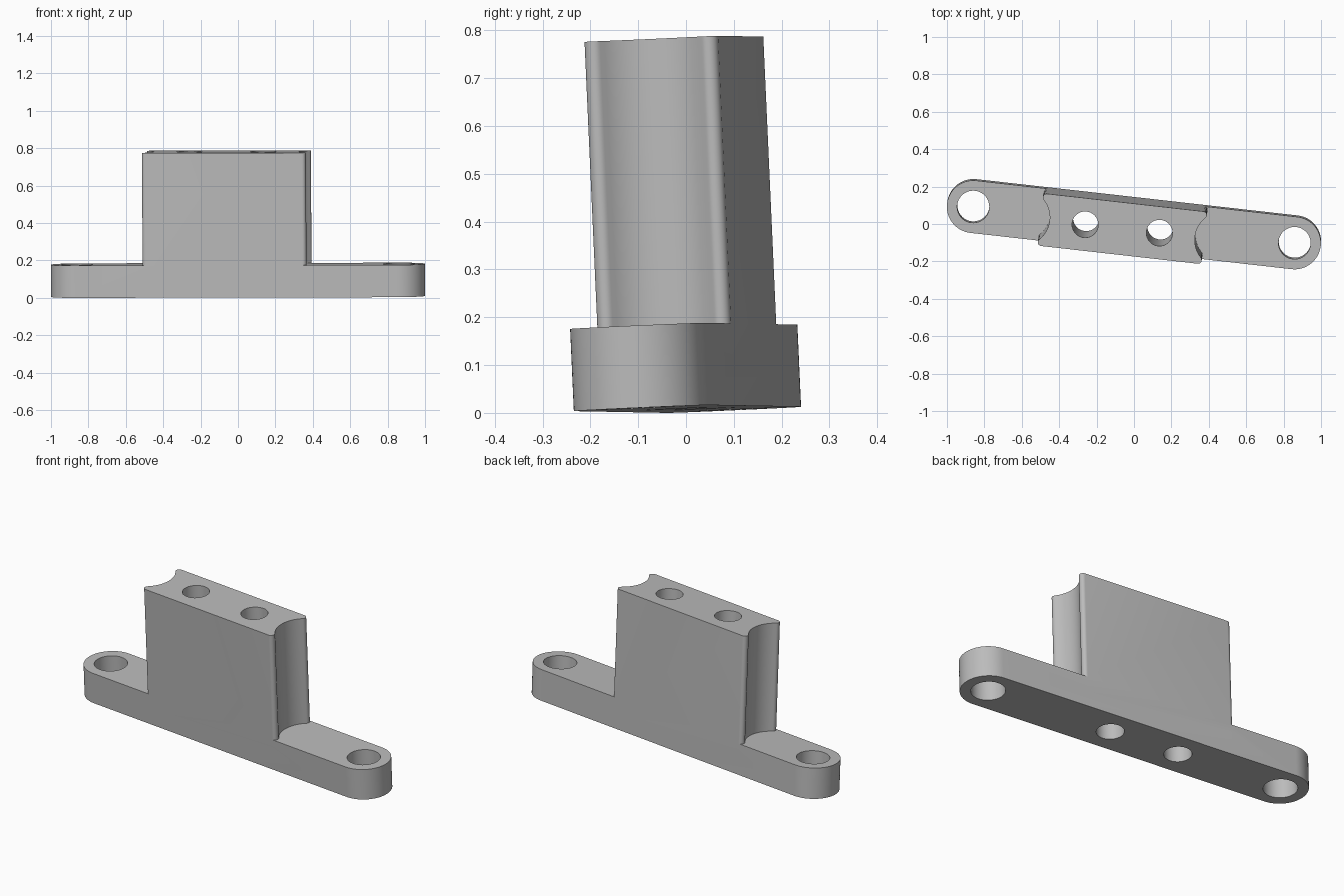
import bpy, bmesh
from math import sin, cos, pi, atan2, hypot
from mathutils import Vector, Matrix

cube = bpy.data.objects.get("Cube")
if cube:
    bpy.data.objects.remove(cube)

HALF_WIDTH = 0.1407
END = 0.8645          # distance of the end holes from the middle
BASE_H, TOP_H = 0.172, 0.774
BLOCK_MID, BLOCK_HALF = -0.058, 0.441

grey = bpy.data.materials.new("plain_grey")
grey.use_nodes = True
colour = (0.5, 0.5, 0.5, 1)
grey.diffuse_color = colour
grey.node_tree.nodes["Principled BSDF"].inputs["Base Color"].default_value = colour


def arc(cx, cy, r, a0, a1, n):
    return [(cx + r * cos(a0 + (a1 - a0) * i / n),
             cy + r * sin(a0 + (a1 - a0) * i / n)) for i in range(n + 1)]


def prism(name, outline, z0, z1):
    bm = bmesh.new()
    face = bm.faces.new([bm.verts.new((x, y, z0)) for x, y in outline])
    grown = bmesh.ops.extrude_face_region(bm, geom=[face])["geom"]
    bmesh.ops.translate(bm, vec=(0, 0, z1 - z0),
                        verts=[v for v in grown if isinstance(v, bmesh.types.BMVert)])
    bmesh.ops.remove_doubles(bm, verts=bm.verts, dist=1e-5)
    bmesh.ops.recalc_face_normals(bm, faces=bm.faces)
    mesh = bpy.data.meshes.new(name)
    bm.to_mesh(mesh)
    bm.free()
    mesh.materials.append(grey)
    obj = bpy.data.objects.new(name, mesh)
    bpy.context.collection.objects.link(obj)
    return obj


# Foot bar with round ends
bar = prism("mounting_bracket",
            arc(END, 0, HALF_WIDTH, -pi / 2, pi / 2, 32)
            + arc(-END, 0, HALF_WIDTH, pi / 2, 3 * pi / 2, 32), 0, BASE_H)

# Upright block: scooped ends between rounded noses
nose, depth = 0.02, 0.05
nv = HALF_WIDTH - nose
d = (nv ** 2 + nose ** 2 - depth ** 2 - 2 * depth * nose - nose ** 2 + nose ** 2 - nose ** 2) / (2 * depth)
scoop = hypot(d + nose, nv) - nose
turn = atan2(nv, d + nose)
end = (arc(-nose, nv, nose, pi / 2, -turn, 10)
       + arc(d, 0, scoop, pi - turn, pi + turn, 20)[1:-1]
       + arc(-nose, -nv, nose, turn, -pi / 2, 10))
right = [(BLOCK_HALF + x, y) for x, y in end]
outline = [(BLOCK_MID + s * x, s * y) for s in (1, -1) for x, y in right]
block = prism("upright_block", outline, BASE_H / 2, TOP_H)

# Hole cutters: two large in the foot, two smaller through the block
helpers = [(block, 'UNION')]
for x, r in ((-END, 0.086), (END, 0.086), (BLOCK_MID - 0.2, 0.07), (BLOCK_MID + 0.2, 0.07)):
    cutter = prism("hole_cutter", arc(x, 0, r, 0, 2 * pi, 40)[:-1], -0.1, 1)
    helpers.append((cutter, 'DIFFERENCE'))
for helper, operation in helpers:
    helper.hide_render = True
    mod = bar.modifiers.new(operation.lower(), 'BOOLEAN')
    mod.operation, mod.solver, mod.object = operation, 'EXACT', helper

# Bake the cuts and drop the helpers
bpy.context.view_layer.update()
baked = bpy.data.meshes.new_from_object(bar.evaluated_get(bpy.context.evaluated_depsgraph_get()))
bar.modifiers.clear()
bar.data = baked
for helper, _ in helpers:
    bpy.data.objects.remove(helper)

# The bracket stands turned and slightly leaning
up = Vector((-0.0072, -0.045, 1)).normalized()
along = Vector((cos(0.1124), -sin(0.1124), 0))
along = (along - up * along.dot(up)).normalized()
side = up.cross(along)
pose = Matrix((along, side, up)).transposed().to_4x4()
pose.translation = (0.0006, 0.003, 0.0082)
bar.matrix_world = pose
bpy.context.view_layer.update()
bar.location.z -= min((pose @ v.co).z for v in bar.data.vertices)

bpy.ops.object.select_all(action='DESELECT')
bar.select_set(True)
bpy.context.view_layer.objects.active = bar
bpy.ops.object.shade_smooth_by_angle()
